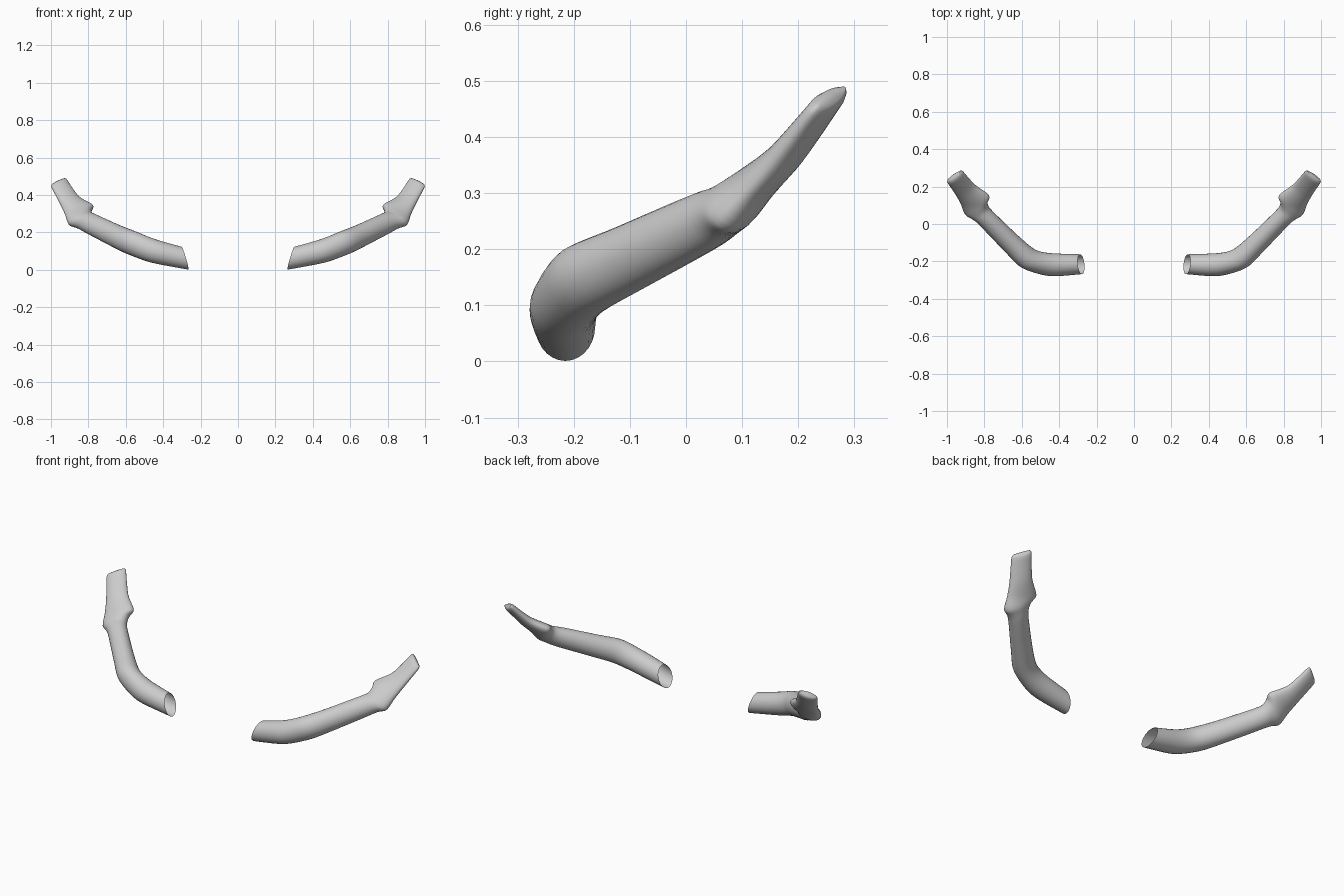
import bpy, bmesh, math
from mathutils import Vector

if "Cube" in bpy.data.objects:
    bpy.data.objects.remove(bpy.data.objects["Cube"])

SIDES, STEPS = 28, 5

# Arm sections: centre, half-width vector, half-thickness vector
SECTIONS = [
    ((.283, -.215, .062), (.005, .053, 0), (.018, 0, .061)),        # open shoulder
    ((.45, -.217, .10), (-.003, .061, 0), (-.015, 0, .061)),        # upper arm
    ((.565, -.185, .143), (-.035, .049, 0), (-.020, -.017, .060)),  # elbow
    ((.66, -.10, .185), (-.038, .040, 0), (-.020, -.018, .055)),    # forearm
    ((.80, .04, .254), (-.038, .035, .008), (-.018, -.020, .047)),  # wrist
    ((.843, .085, .28), (-.060, .028, .036), (.002, -.033, .030)),  # palm
    ((.850, .128, .32), (-.075, .022, .024), (.002, -.027, .024)),  # thumb bump
    ((.90, .18, .37), (-.050, .027, .020), (.001, -.022, .019)),    # fingers
    ((.955, .25, .460), (-.042, .028, .020), (0, -.017, .013)),     # fingertips
]
sections = [tuple(Vector(v) for v in s) for s in SECTIONS]


def spline(a, b, c, d, t):
    # gentle cardinal interpolation between b and c
    m0, m1 = (c - a) * 0.4, (d - b) * 0.4
    return (b * (2*t**3 - 3*t**2 + 1) + m0 * (t**3 - 2*t**2 + t)
            + c * (3*t**2 - 2*t**3) + m1 * (t**3 - t**2))


def smooth_sections(secs):
    last = len(secs) - 1
    out = []
    for i in range(last):
        four = [secs[min(max(i + k, 0), last)] for k in (-1, 0, 1, 2)]
        for s in range(STEPS):
            out.append(tuple(spline(*(f[j] for f in four), s / STEPS) for j in range(3)))
    return out + [secs[-1]]


rings = smooth_sections(sections)

# Rounded-off fingertips
c, u, n = sections[-1]
ahead = Vector((.006, .010, .012))
rings += [(c + ahead * .6, u * .96, n * .8), (c + ahead, u * .85, n * .45)]

# Loft one arm, open at the shoulder
bm = bmesh.new()
loops = []
for c, u, n in rings:
    loop = []
    for k in range(SIDES):
        a = 2 * math.pi * k / SIDES
        loop.append(bm.verts.new(c + u * math.cos(a) + n * math.sin(a)))
    loops.append(loop)
for lo, hi in zip(loops, loops[1:]):
    for k in range(SIDES):
        j = (k + 1) % SIDES
        bm.faces.new((lo[k], lo[j], hi[j], hi[k]))
bm.faces.new(loops[-1])
bmesh.ops.recalc_face_normals(bm, faces=bm.faces)

# Make sure the shell faces outward
f = min(bm.faces, key=lambda f: f.calc_center_median().y)
if f.normal.y > 0:
    bmesh.ops.reverse_faces(bm, faces=bm.faces)

mesh = bpy.data.meshes.new("arms")
bm.to_mesh(mesh)
bm.free()
arms = bpy.data.objects.new("arms", mesh)
bpy.context.collection.objects.link(arms)

# Smooth shading, then the opposite arm by mirroring
bpy.context.view_layer.objects.active = arms
arms.select_set(True)
bpy.ops.object.shade_smooth_by_angle(angle=math.radians(50))
mirror = arms.modifiers.new("opposite_arm", 'MIRROR')
mirror.use_mirror_merge = False
